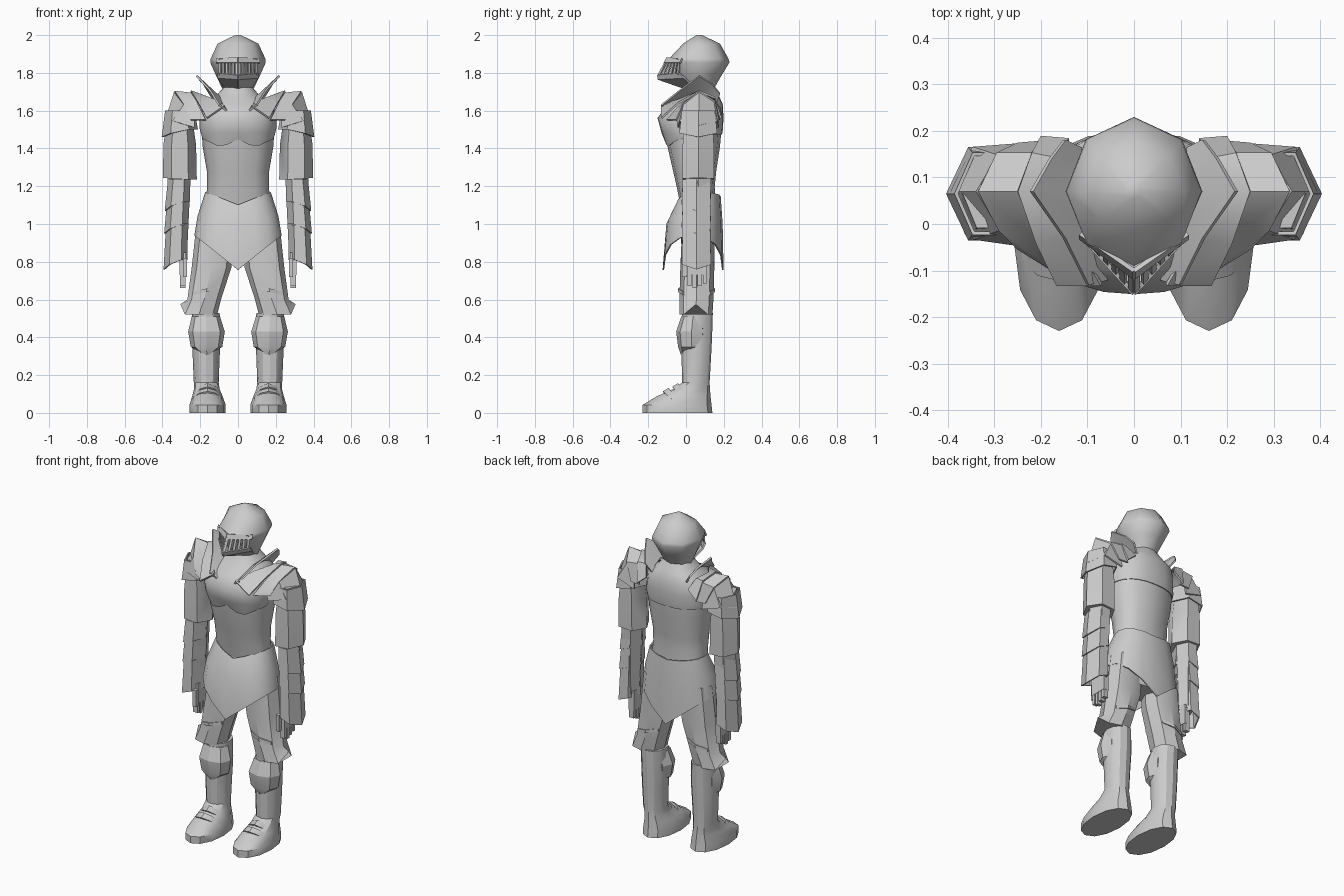
import bpy, bmesh, math

if "Cube" in bpy.data.objects:
    bpy.data.objects.remove(bpy.data.objects["Cube"])

steel = bpy.data.materials.new("plain_steel")
steel.use_nodes = True
steel.diffuse_color = (0.6, 0.6, 0.6, 1)
steel.node_tree.nodes["Principled BSDF"].inputs["Base Color"].default_value = (0.6, 0.6, 0.6, 1)


def ring(z, x0, x1, y0, y1, n=8, p=2, cy=None, lift=None):
    """Rounded outline between x0..x1 and y0..y1, optionally lifted by a rule."""
    cx, hw = (x0 + x1) / 2, (x1 - x0) / 2
    cy = (y0 + y1) / 2 if cy is None else cy
    pts = []
    for i in range(n):
        a = math.tau * i / n
        c, s = math.cos(a), math.sin(a)
        x = cx + hw * math.copysign(abs(c) ** (2 / p), c)
        depth = y1 - cy if s > 0 else cy - y0
        y = cy + depth * math.copysign(abs(s) ** (2 / p), s)
        pts.append((x, y, z + (lift(x, y) if lift else 0)))
    return pts


def skin(name, rows, closed=True, caps=True, thick=0, mirror=False, angle=35):
    """Skin rows of points into a part; open rows become thin plates."""
    bm = bmesh.new()
    grid = [[bm.verts.new(co) for co in row] for row in rows]
    count = len(rows[0])
    for a, b in zip(grid, grid[1:]):
        for i in range(count if closed else count - 1):
            j = (i + 1) % count
            bm.faces.new((a[i], a[j], b[j], b[i]))
    if closed and caps:
        bm.faces.new(grid[0])
        bm.faces.new(grid[-1])
    bmesh.ops.recalc_face_normals(bm, faces=bm.faces)
    mesh = bpy.data.meshes.new(name)
    bm.to_mesh(mesh)
    bm.free()
    mesh.materials.append(steel)
    obj = bpy.data.objects.new(name, mesh)
    bpy.context.collection.objects.link(obj)
    bpy.ops.object.select_all(action='DESELECT')
    obj.select_set(True)
    bpy.context.view_layer.objects.active = obj
    if thick:
        mod = obj.modifiers.new("thickness", 'SOLIDIFY')
        mod.thickness, mod.offset = thick, 0
        bpy.ops.object.modifier_apply(modifier=mod.name)
    bpy.ops.object.shade_smooth_by_angle(angle=math.radians(angle))
    if mirror:
        obj.modifiers.new("mirror", 'MIRROR').use_mirror_merge = False


def body(name, specs, n=12, p=2.4, **kw):
    """Centred part from (height, half width, front, back) steps."""
    skin(name, [ring(z, -w, w, f, b, n, p) for z, w, f, b in specs], **kw)


def limb(name, specs, n=8, p=2.4, **kw):
    """Mirrored part from (height, inner, outer, front, back) steps."""
    skin(name, [ring(*s, n=n, p=p) for s in specs], mirror=True, **kw)


def plate(name, rows, thick=.01, angle=25):
    """Mirrored open plate."""
    skin(name, rows, closed=False, thick=thick, mirror=True, angle=angle)


def box(name, x0, x1, y0, y1, z0, z1):
    base = [(x0, y0), (x1, y0), (x1, y1), (x0, y1)]
    skin(name, [[(x, y, z) for x, y in base] for z in (z0, z1)], mirror=True)


# Helmet, with a recessed face behind the visor
skin("helmet", [ring(z, -w, w, f, b, 8, 1.95, 0.07) for z, w, f, b in [
    (1.71, .08, 0, .145), (1.79, .118, -.07, .19), (1.855, .147, -.075, .23),
    (1.875, .145, -.09, .225), (1.955, .108, -.015, .18), (2.0, .015, .055, .085)]], angle=46)
plate("visor_brow", [[(0, -.115, 1.852), (.115, -.03, 1.852)],
                     [(0, -.1, 1.88), (.115, -.02, 1.876)]])
plate("visor_chin", [[(0, -.15, 1.79), (.105, -.035, 1.80)],
                     [(0, -.148, 1.767), (.105, -.01, 1.775)],
                     [(0, -.01, 1.72), (.07, .05, 1.72)]])
for i in range(6):
    a, b = i * .018, i * .018 + .01
    plate(f"visor_bar_{i + 1}", [[(x, -.147 + 1.1 * x, 1.79) for x in (a, b)],
                                 [(x, -.113 + .8 * x, 1.855) for x in (a, b)]], thick=.008)

# Neck and torso
body("neck", [(1.6, .12, -.05, .16), (1.68, .078, 0, .15), (1.76, .065, 0, .14)])
body("torso", [(1.1, .17, -.03, .155), (1.2, .164, -.05, .152), (1.28, .165, -.068, .16),
               (1.41, .187, -.098, .18), (1.5, .193, -.11, .188)], angle=50)
scallop = lambda x, y: .5 * abs(abs(x) - .09) if y < .03 else .07
skin("breastplate", [
    ring(1.405, -.192, .192, -.105, .188, 24, 2.4, lift=scallop),
    ring(1.485, -.2, .2, -.127, .193, 24, 2.4, lift=lambda x, y: .02 if y > .03 else 0),
    ring(1.56, -.2, .2, -.148, .195, 24, 2.4), ring(1.63, -.185, .185, -.1, .193, 24, 2.4),
    ring(1.67, -.12, .12, -.04, .175, 24, 2.3), ring(1.72, -.075, .075, -.01, .145, 24, 2.2)],
    caps=False, thick=.006, angle=55)

# Hips and pointed skirt plates
body("pelvis", [(.84, .12, -.02, .14), (.95, .19, -.03, .15), (1.14, .165, -.03, .15)])
belt = lambda x, y: .4 * abs(x) if y < .05 else .045 + .13 * abs(x)
skin("skirt", [ring(1.10, -.17, .17, -.045, .18, 16, 2.3, lift=belt),
               ring(1.0, -.21, .21, -.1, .19, 16, 2.3, lift=lambda x, y: .2 * abs(x)),
               ring(.757, -.227, .227, -.12, .195, 16, 2.3, lift=lambda x, y: .8 * abs(x))],
     caps=False, thick=.008, angle=50)

# Shoulder plates arch front to back: collar fin, saddle, cap and outer lame
plate("collar_fin", [
    [(.06, -.12, 1.6), (.085, 0, 1.66), (.125, .07, 1.69), (.12, .13, 1.67), (.11, .16, 1.63)],
    [(.1, -.13, 1.63), (.15, -.03, 1.71), (.22, .07, 1.785), (.18, .14, 1.74), (.15, .18, 1.69)]])
plate("shoulder_saddle", [
    [(.07, -.13, 1.625), (.13, -.03, 1.66), (.2, .07, 1.685), (.17, .14, 1.67), (.14, .18, 1.61)],
    [(.165, -.13, 1.56), (.21, -.04, 1.64), (.25, .07, 1.703), (.22, .15, 1.67), (.2, .185, 1.56)]],
    angle=40)
plate("shoulder_cap", [
    [(.17, -.1, 1.55), (.21, -.03, 1.63), (.24, .07, 1.69), (.22, .15, 1.66), (.19, .175, 1.55)],
    [(.25, -.05, 1.55), (.29, -.012, 1.635), (.335, .07, 1.7), (.295, .15, 1.65), (.25, .17, 1.55)]],
    angle=50)
plate("shoulder_lame", [
    [(.23, -.045, 1.55), (.285, -.01, 1.63), (.335, .07, 1.695), (.29, .145, 1.645), (.23, .165, 1.55)],
    [(.23, -.04, 1.51), (.342, -.03, 1.545), (.39, .07, 1.52), (.345, .162, 1.545), (.23, .17, 1.51)]])


def sleeve(name, xc, specs, droop=0, drift=0, cy=.065, **kw):
    """Six-sided sleeve whose lower edge droops at its outer corner."""
    rows = []
    for k, (z, hw, hd) in enumerate(specs):
        c, fall = xc + drift * k, droop * k / (len(specs) - 1)
        rows.append(ring(z, c - hw, c + hw, cy - hd, cy + hd, 6,
                         lift=lambda x, y: -fall * max(0, (x - c) / hw)))
    skin(name, rows, mirror=True, **kw)


# Arms
sleeve("lower_shoulder_lame", .308, [(1.6, .074, .098), (1.5, .092, .112)], .04,
       caps=False, thick=.008, angle=25)
sleeve("upper_arm", .308, [(1.6, .06, .085), (1.42, .086, .095), (1.235, .09, .095)],
       -.01, angle=50)
sleeve("forearm", .312, [(1.26, .062, .08), (.83, .042, .06)])
for i, (top, low) in enumerate([(1.235, 1.12), (1.115, 1.0), (.995, .81)]):
    sleeve(f"forearm_lame_{i + 1}", .315 + .005 * i, [(top, .052, .08), (low, .063 - .002 * i, .086)],
           .05, .006, .055, caps=False, thick=.008, angle=25)

# Hands
box("palm", .275, .31, .005, .11, .73, .85)
for i in range(4):
    y = .008 + i * .027
    box(f"finger_{i + 1}", .278, .308, y, y + .02, .66 + .012 * abs(i - 1), .74)
box("thumb", .27, .292, -.02, .004, .72, .82)

# Thighs, flaring to a raised outer corner above the knee
thigh = [(1.0, .02, .22, -.02, .15), (.77, .035, .245, -.03, .15), (.6, .09, .268, -.035, .145)]
rows = [ring(*s, n=8, p=2.4) for s in thigh]
rows.append(ring(.52, .11, .305, -.035, .14, 8, 2.4, lift=lambda x, y: .055 if x > .3 else 0))
skin("thigh", rows, mirror=True)
slant = lambda x, y: -.25 * (x - .17)
skin("thigh_strap", [ring(z, .076, .258, -.042, .153, 8, 2.4, lift=slant) for z in (.64, .658)],
     mirror=True)

# Lower legs with feet
limb("boot", [(0, .065, .257, -.23, .14), (.042, .065, .257, -.23, .135),
              (.09, .082, .242, -.15, .13), (.125, .097, .233, -.07, .127),
              (.16, .102, .234, -.02, .125), (.3, .097, .24, -.024, .133),
              (.4, .092, .242, -.025, .138), (.53, .097, .243, -.022, .142)], n=12, p=2.1, angle=30)
limb("knee_plate", [(.31, .14, .19, -.028, .06), (.35, .083, .25, -.042, .1),
                    (.43, .07, .264, -.052, .11), (.51, .095, .245, -.025, .1)], angle=20)


def foot_strap(name, front, width, height):
    """Arched band over the instep, sweeping back as it descends."""
    rows = []
    for shift in (0, .03):
        arc = [math.pi * i / 6 for i in range(7)]
        rows.append([(.162 + width * math.cos(t), front + shift + .08 * (1 - math.sin(t)),
                      .04 + (height + shift * .6) * math.sin(t)) for t in arc])
    plate(name, rows, angle=35)


foot_strap("toe_strap", -.12, .084, .07)
foot_strap("instep_strap", -.07, .078, .095)
